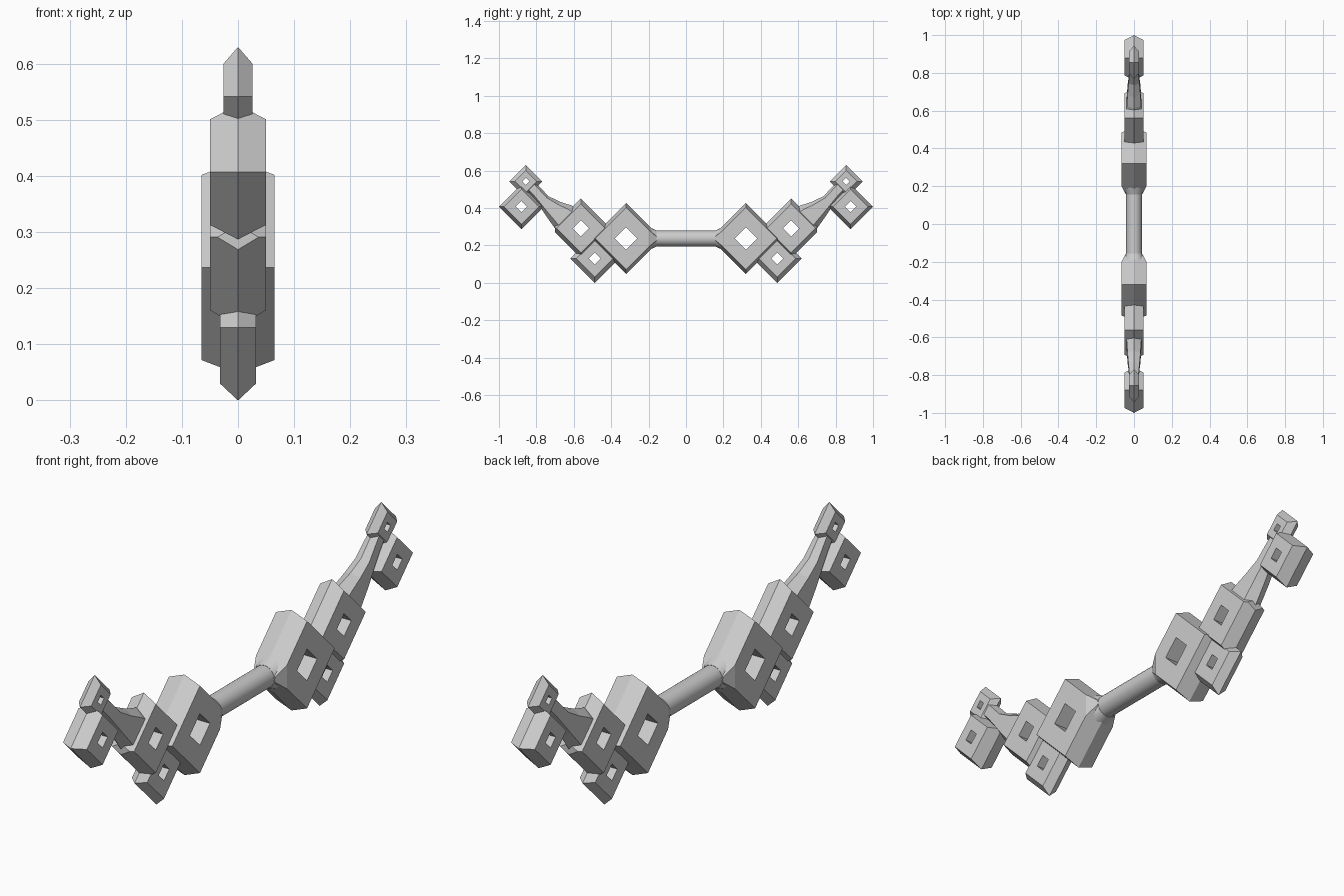
import bpy
import bmesh
import math
from mathutils import Vector

if "Cube" in bpy.data.objects:
    bpy.data.objects.remove(bpy.data.objects["Cube"], do_unlink=True)

# Single flat metal colour
metal = bpy.data.materials.new("grey_metal")
metal.use_nodes = True
metal.diffuse_color = (0.6, 0.6, 0.6, 1)
metal.node_tree.nodes["Principled BSDF"].inputs["Base Color"].default_value = metal.diffuse_color


def loft(bm, rings, closed):
    """Join rings of points with quads, either in a loop or with end caps."""
    rows = [[bm.verts.new(p) for p in ring] for ring in rings]
    n = len(rows[0])
    for i in range(len(rows) if closed else len(rows) - 1):
        a, b = rows[i], rows[(i + 1) % len(rows)]
        for j in range(n):
            k = (j + 1) % n
            bm.faces.new((a[j], a[k], b[k], b[j]))
    if not closed:
        bm.faces.new(rows[0])
        bm.faces.new(rows[-1])


def finish(name, bm, mirrored=True):
    """Turn the bmesh into an object, mirrored front to back."""
    bmesh.ops.recalc_face_normals(bm, faces=bm.faces)
    mesh = bpy.data.meshes.new(name)
    bm.to_mesh(mesh)
    bm.free()
    mesh.materials.append(metal)
    obj = bpy.data.objects.new(name, mesh)
    bpy.context.collection.objects.link(obj)
    if mirrored:
        mod = obj.modifiers.new("front_back_mirror", "MIRROR")
        mod.use_axis = (False, True, False)
        mod.use_clip = False
        mod.use_mirror_merge = False
    return obj


def diamond(name, y, z, ridge, shoulder, hole, width, cuts=()):
    """Square plate on its corner, ridged around the rim, with a square hole."""
    bm = bmesh.new()
    profile = [(width, shoulder), (0, ridge), (-width, shoulder), (-width, hole), (width, hole)]
    rings = [[(x, y + dy * r, z + dz * r) for x, r in profile]
             for dy, dz in ((-1, 0), (0, -1), (1, 0), (0, 1))]
    loft(bm, rings, True)
    for point, normal in cuts:
        geom = bm.verts[:] + bm.edges[:] + bm.faces[:]
        bmesh.ops.bisect_plane(bm, geom=geom, plane_co=Vector(point),
                               plane_no=Vector(normal), clear_outer=True)
        rim = [e for e in bm.edges if e.is_boundary]
        if rim:
            bmesh.ops.holes_fill(bm, edges=rim, sides=0)
    return finish(name, bm)


# Five pierced diamonds per end; the inner one narrows towards the grip
diamond("inner_diamond", -0.32, 0.237, 0.19, 0.165, 0.06, 0.065,
        cuts=[((0, -0.158, 0.237), (0, 1, 0)),
              ((0.065, -0.2, 0.237), (0.042, 0.02, 0)),
              ((-0.065, -0.2, 0.237), (-0.042, 0.02, 0))])
diamond("middle_diamond", -0.562, 0.291, 0.16, 0.13, 0.043, 0.05,
        cuts=[((0, -0.7, 0.29), (0, -1, 0))])
diamond("lower_diamond", -0.488, 0.13, 0.13, 0.1, 0.032, 0.032)
diamond("outer_diamond", -0.88, 0.407, 0.12, 0.094, 0.03, 0.05)
diamond("tip_diamond", -0.856, 0.542, 0.088, 0.058, 0.019, 0.026)

# Curved arm between the middle diamond and the tip: upper point, lower point, half width
stations = [((-0.57, 0.39), (-0.68, 0.27), 0.040),
            ((-0.61, 0.413), (-0.70, 0.29), 0.038),
            ((-0.67, 0.432), (-0.75, 0.36), 0.034),
            ((-0.735, 0.463), (-0.783, 0.412), 0.029),
            ((-0.778, 0.508), (-0.82, 0.458), 0.025),
            ((-0.81, 0.54), (-0.85, 0.49), 0.022)]
rings = []
for up, low, w in stations:
    u, l = Vector((0, *up)), Vector((0, *low))
    side, inset = Vector((w, 0, 0)), (l - u) * 0.18
    rings.append([u, u + inset + side, l - inset + side,
                  l, l - inset - side, u + inset - side])
bm = bmesh.new()
loft(bm, rings, False)
finish("curved_arm", bm)


def round_bar(name, sections, mirrored):
    """Round bar along y from (position, radius) sections."""
    bm = bmesh.new()
    sides = 24
    loft(bm, [[(r * math.cos(math.tau * i / sides), y, 0.237 + r * math.sin(math.tau * i / sides))
               for i in range(sides)] for y, r in sections], False)
    obj = finish(name, bm, mirrored)
    bpy.ops.object.select_all(action="DESELECT")
    obj.select_set(True)
    bpy.context.view_layer.objects.active = obj
    bpy.ops.object.shade_smooth_by_angle(angle=math.radians(30))


# Grip and its flared collars
round_bar("grip", [(-0.16, 0.042), (0.16, 0.042)], False)
round_bar("grip_collar", [(-0.2, 0.062), (-0.157, 0.043)], True)
